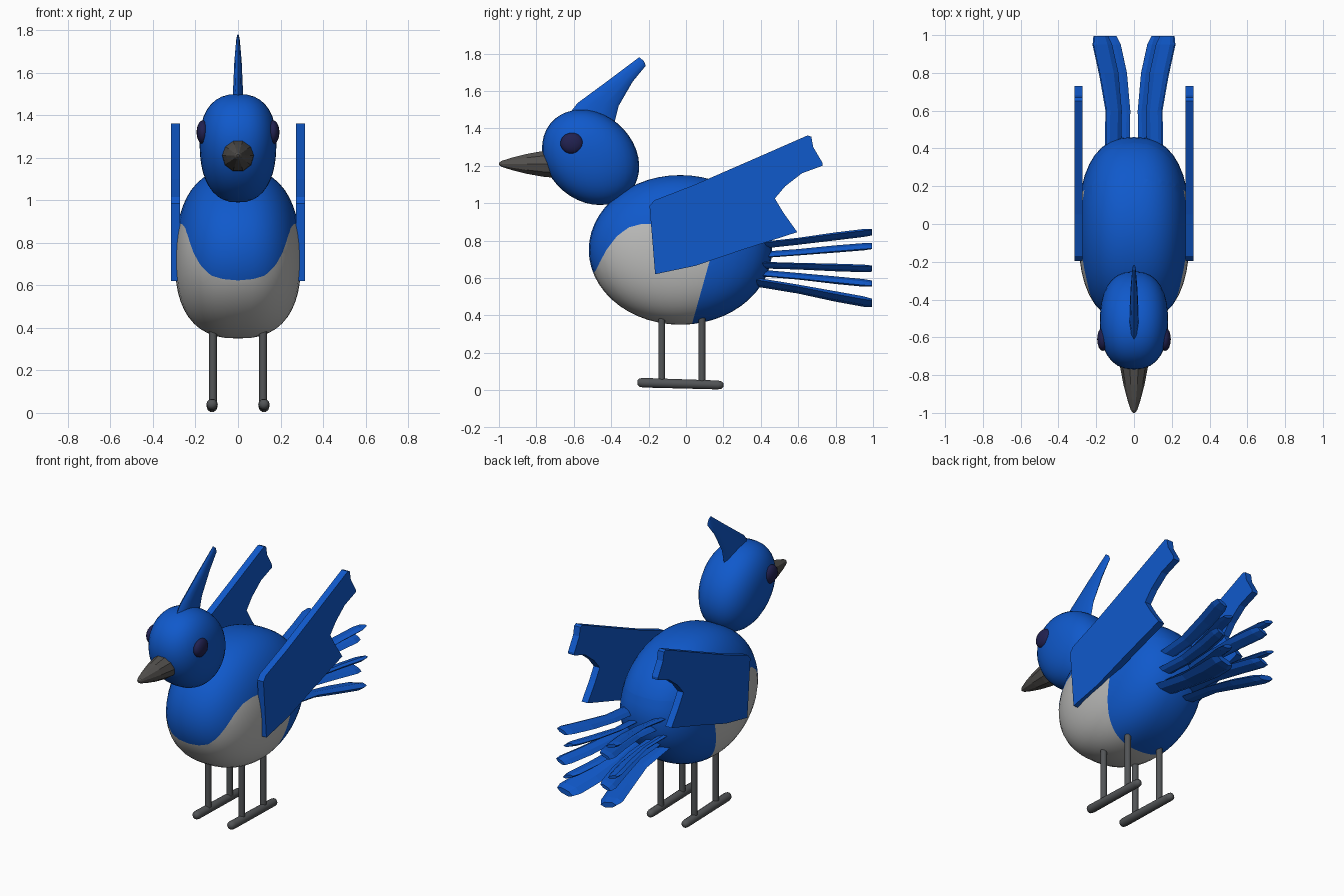
import bpy
import bmesh
from math import sin, cos, pi, radians
from mathutils import Vector

if "Cube" in bpy.data.objects:
    bpy.data.objects.remove(bpy.data.objects["Cube"], do_unlink=True)


def material(name, rgb, rough=0.6):
    m = bpy.data.materials.new(name)
    m.use_nodes = True
    m.diffuse_color = (*rgb, 1)
    shader = m.node_tree.nodes["Principled BSDF"]
    shader.inputs["Base Color"].default_value = (*rgb, 1)
    shader.inputs["Roughness"].default_value = rough
    return m


BLUE = material("feather blue", (0.005, 0.1, 0.6))
WHITE = material("belly grey", (0.5, 0.5, 0.49))
DARK = material("leg grey", (0.085, 0.09, 0.095))
BEAK = material("beak grey", (0.085, 0.08, 0.075))
EYE = material("eye navy", (0.015, 0.015, 0.08))


def finish(name, bm, mats, smooth=True):
    bmesh.ops.recalc_face_normals(bm, faces=bm.faces[:])
    mesh = bpy.data.meshes.new(name)
    bm.to_mesh(mesh)
    bm.free()
    for m in mats:
        mesh.materials.append(m)
    ob = bpy.data.objects.new(name, mesh)
    bpy.context.collection.objects.link(ob)
    if smooth:
        bpy.ops.object.select_all(action="DESELECT")
        ob.select_set(True)
        bpy.context.view_layer.objects.active = ob
        bpy.ops.object.shade_smooth_by_angle(angle=radians(50))
    return ob


def rounded(centre, radii, power, lean=0.0, taper=0.0, seg=40, rings=26):
    """Ellipsoid whose sides are fuller across x."""
    bm = bmesh.new()
    bmesh.ops.create_uvsphere(bm, u_segments=seg, v_segments=rings, radius=1)
    for v in bm.verts:
        x, y, z = v.co
        r = min(1, (y * y + z * z) ** 0.5)
        w = (1 - r ** power) ** (1 / power) * (1 if x > 0 else -1)
        w *= 1 - taper * z
        v.co = Vector(centre) + Vector((w * radii[0], y * radii[1] + lean * z, z * radii[2]))
    return bm


def loft(name, sections, mat, n=10, smooth=True):
    """Skin elliptical sections given as (centre, half axis, half axis)."""
    bm = bmesh.new()
    rows = []
    for c, u, w in sections:
        c, u, w = Vector(c), Vector(u), Vector(w)
        rows.append([bm.verts.new(c + u * cos(2 * pi * i / n) + w * sin(2 * pi * i / n))
                     for i in range(n)])
    for a, b in zip(rows, rows[1:]):
        for i in range(n):
            j = (i + 1) % n
            bm.faces.new((a[i], a[j], b[j], b[i]))
    bm.faces.new(rows[0])
    bm.faces.new(rows[-1])
    return finish(name, bm, [mat], smooth)


def cut_along(bm, field):
    """Cut the surface where field(point) is zero."""
    new = []
    for e in bm.edges[:]:
        a, b = e.verts
        fa, fb = field(a.co), field(b.co)
        if fa * fb < 0 and min(abs(fa), abs(fb)) > 1e-4:
            new.append(bmesh.utils.edge_split(e, a, fa / (fa - fb))[1])
    bmesh.ops.connect_verts(bm, verts=new)


# Body with a pale belly patch
def patch_top(p):
    t = min(1, max(0, (p.y + 0.49) / 0.29))
    return p.z - (0.62 + 0.27 * (1 - (1 - t) ** 2.6))


def patch_back(p):
    return p.y - (0.045 + 0.28 * (p.z - 0.4))


body = rounded((0, -0.03, 0.75), (0.295, 0.49, 0.4), 2.5, taper=0.04)
cut_along(body, patch_top)
cut_along(body, patch_back)
for f in body.faces:
    c = f.calc_center_median()
    f.material_index = int(patch_top(c) < 0 and patch_back(c) < 0)
finish("body", body, [BLUE, WHITE])

# Head
finish("head", rounded((0, -0.51, 1.245), (0.18, 0.255, 0.255), 2.4, lean=-0.05, taper=-0.05,
                       seg=32, rings=20), [BLUE])

# Beak
profile = [(-0.7, 0.078), (-0.76, 0.073), (-0.85, 0.056), (-0.93, 0.035), (-0.985, 0.017), (-1, 0.006)]
loft("beak", [((0, y, 1.21), (r, 0, 0), (0, 0, r)) for y, r in profile], BEAK, smooth=False)

# Crest: front edge, back edge, half thickness
crest = [((-0.67, 1.42), (-0.39, 1.4), 0.025), ((-0.58, 1.535), (-0.36, 1.52), 0.024),
         ((-0.41, 1.66), (-0.285, 1.65), 0.018), ((-0.27, 1.765), (-0.215, 1.735), 0.009),
         ((-0.25, 1.78), (-0.225, 1.76), 0.005)]
loft("crest", [((0, (f[0] + b[0]) / 2, (f[1] + b[1]) / 2),
                (0, (f[0] - b[0]) / 2, (f[1] - b[1]) / 2), (t, 0, 0)) for f, b, t in crest], BLUE)

# Wing outline (y, z)
wing = [(-0.195, 0.985), (-0.17, 1.015), (0.05, 1.1), (0.36, 1.235), (0.65, 1.362), (0.67, 1.355),
        (0.68, 1.3), (0.73, 1.215), (0.73, 1.2), (0.62, 1.16), (0.53, 1.09), (0.475, 1.025),
        (0.52, 0.95), (0.595, 0.845), (0.3, 0.75), (0.05, 0.665), (-0.165, 0.62)]

# Tail feathers: base height, tip height, sideways shift, half width, half thickness
feathers = [(0.77, 0.845, 0.02, 0.045, 0.016), (0.72, 0.77, -0.025, 0.045, 0.014),
            (0.67, 0.65, 0.03, 0.04, 0.015), (0.63, 0.57, -0.02, 0.045, 0.015),
            (0.58, 0.467, 0.0, 0.068, 0.023)]
spine = [(0.36, 0.09, 0.9, 0.0), (0.6, 0.085, 0.9, 0.35), (0.8, 0.112, 1.1, 0.7),
         (0.95, 0.145, 1.1, 0.94), (0.995, 0.153, 0.8, 1.0)]

for side, s in (("left", 1), ("right", -1)):
    # Wings
    bm = bmesh.new()
    face = bm.faces.new([bm.verts.new((s * 0.272, y, z)) for y, z in wing])
    moved = bmesh.ops.extrude_face_region(bm, geom=[face])["geom"]
    for v in moved:
        if isinstance(v, bmesh.types.BMVert):
            v.co.x = s * 0.315
    finish(side + "_wing", bm, [BLUE], smooth=False)

    # Eyes
    finish(side + "_eye", rounded((s * 0.165, -0.61, 1.32), (0.03, 0.062, 0.056), 2,
                                  seg=16, rings=10), [EYE])

    # Tail
    for k, (z0, z1, dx, w, t) in enumerate(feathers):
        loft(f"{side}_tail_feather_{k + 1}",
             [((s * (x + dx), y, z0 + (z1 - z0) * f), (w * g, 0, 0.012 * s * (-1) ** k), (0, 0, t * g))
              for y, x, g, f in spine], BLUE, n=6, smooth=False)

    # Foot bar with rounded ends, and its two shanks
    bar = [(-0.26, 0.012), (-0.25, 0.023), (-0.23, 0.027), (0.17, 0.025), (0.19, 0.021), (0.2, 0.01)]
    loft(side + "_foot", [((s * 0.122, y, 0.034 - 0.03 * (y + 0.03)), (r, 0, 0), (0, 0, r))
                          for y, r in bar], DARK)
    for part, y in (("front", -0.13), ("back", 0.085)):
        loft(f"{side}_{part}_shank", [((s * 0.118, y, z), (0.019, 0, 0), (0, 0.019, 0))
                                      for z in (0.03, 0.45)], DARK)
